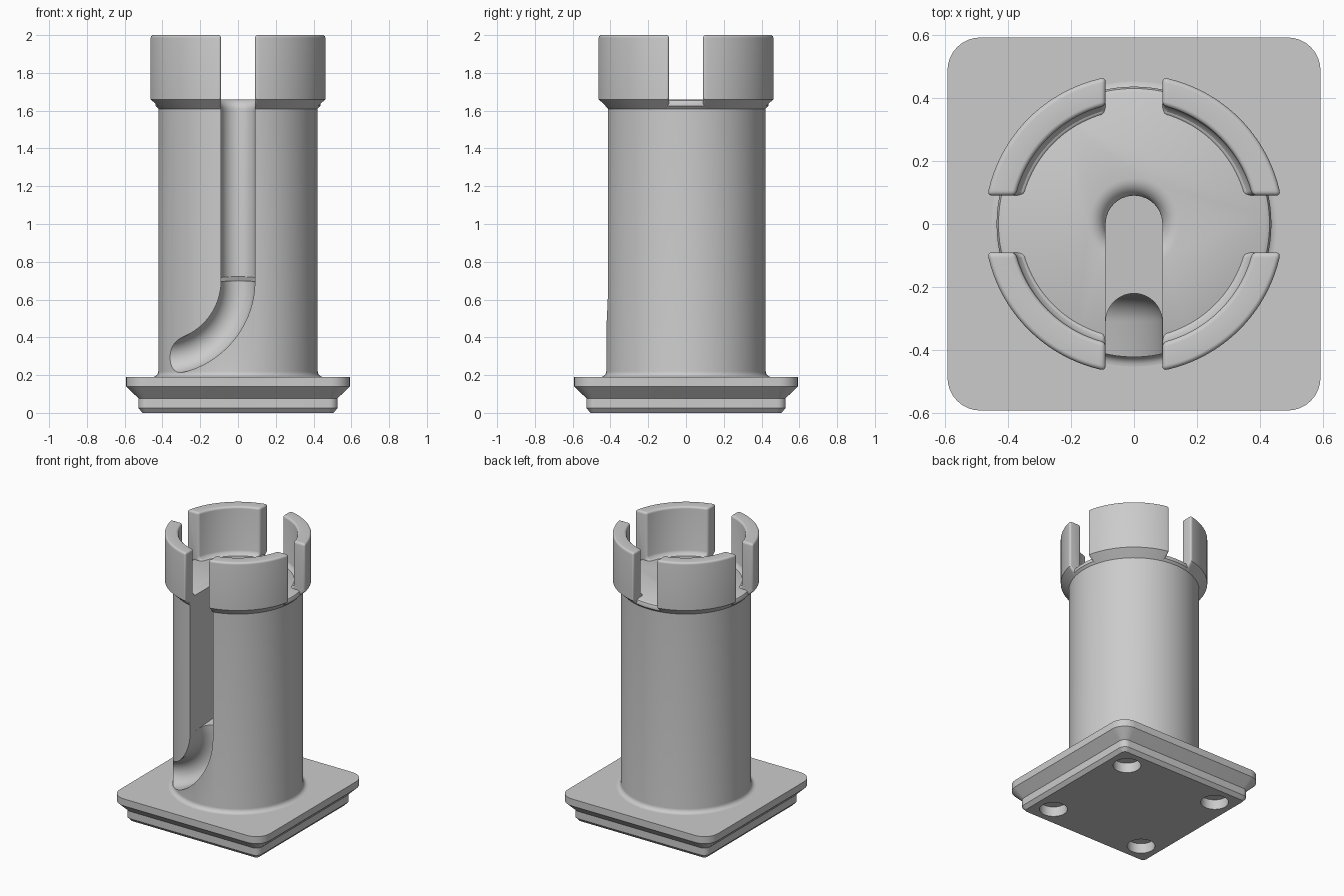
import bpy, bmesh
from math import sin, cos, asin, pi, radians

if "Cube" in bpy.data.objects:
    bpy.data.objects.remove(bpy.data.objects["Cube"], do_unlink=True)

# One grey plastic for everything
grey = bpy.data.materials.new("grey plastic")
grey.use_nodes = True
COLOUR = (0.6, 0.6, 0.6, 1)
grey.diffuse_color = COLOUR
grey.node_tree.nodes["Principled BSDF"].inputs["Base Color"].default_value = COLOUR

SLOT = 0.09    # half width of the slot and of the crown gaps
FLOOR = 1.66   # top of the column


def loft(name, rings):
    """Skin a stack of closed rings and cap both ends."""
    bm = bmesh.new()
    loops = [[bm.verts.new(p) for p in ring] for ring in rings]
    n = len(loops[0])
    for a, b in zip(loops, loops[1:]):
        for i in range(n):
            j = (i + 1) % n
            bm.faces.new((a[i], a[j], b[j], b[i]))
    bm.faces.new(loops[0][::-1])
    bm.faces.new(loops[-1])
    bmesh.ops.recalc_face_normals(bm, faces=bm.faces)
    mesh = bpy.data.meshes.new(name)
    bm.to_mesh(mesh)
    bm.free()
    mesh.materials.append(grey)
    obj = bpy.data.objects.new(name, mesh)
    bpy.context.collection.objects.link(obj)
    return obj


def circle(r, z, x=0, y=0, n=96):
    return [(x + r * cos(2 * pi * i / n), y + r * sin(2 * pi * i / n), z) for i in range(n)]


def rounded_square(half, r, z, steps=8):
    pts = []
    for k in range(4):
        for i in range(steps + 1):
            a = pi / 2 * (k + i / steps)
            sx = 1 if k in (0, 3) else -1
            sy = 1 if k < 2 else -1
            pts.append((sx * (half - r) + r * cos(a), sy * (half - r) + r * sin(a), z))
    return pts


def bake(obj):
    """Apply the modifiers."""
    deps = bpy.context.evaluated_depsgraph_get()
    obj.data = bpy.data.meshes.new_from_object(obj.evaluated_get(deps))
    obj.modifiers.clear()


def carve(obj, cutters):
    for cutter in cutters:
        mod = obj.modifiers.new("cut", 'BOOLEAN')
        mod.operation = 'DIFFERENCE'
        mod.solver = 'EXACT'
        mod.object = cutter
        bake(obj)
        bpy.data.objects.remove(cutter, do_unlink=True)


def smooth(obj, angle=30):
    bpy.ops.object.select_all(action='DESELECT')
    obj.select_set(True)
    bpy.context.view_layer.objects.active = obj
    bpy.ops.object.shade_smooth_by_angle(angle=radians(angle))


# Stepped square foot with four round sockets underneath
foot = loft("foot_plate", [rounded_square(h, r, z) for h, r, z in (
    (0.505, 0.025, 0), (0.527, 0.046, 0.025), (0.527, 0.046, 0.077),
    (0.592, 0.105, 0.14), (0.592, 0.105, 0.19))])
carve(foot, [loft("socket", [circle(0.09, z, x, y, 32) for z in (-0.05, 0.07)])
             for x in (-0.37, 0.37) for y in (-0.37, 0.37)])
smooth(foot)

# Column with a fillet at the foot and a slightly flared rim
profile = [(0.452, 0.17)]
for i in range(7):
    a = pi / 2 * i / 6
    profile.append((0.452 - 0.03 * sin(a), 0.22 - 0.03 * cos(a)))
profile += [(0.422, 1.61), (0.436, 1.625), (0.436, 1.64), (0.43, 1.653), (0.417, FLOOR)]
column = loft("column", [circle(r, z) for r, z in profile])

# Vertical slot, round at the back and open to the front, sloping forward at its floor
outline = [(SLOT * cos(pi * i / 24), SLOT * sin(pi * i / 24)) for i in range(25)]
outline += [(-SLOT, -0.6), (SLOT, -0.6)]
slot = loft("slot", [[(x, y, 0.715 + 0.07 * y) for x, y in outline],
                     [(x, y, 1.8) for x, y in outline]])

# Rounded lead-in around the top of the slot
lead = [circle(0.145, 1.72, n=64)]
for i in range(9):
    a = pi / 2 * i / 8
    lead.append(circle(0.145 - 0.0555 * sin(a), 1.605 + 0.055 * cos(a), n=64))
lead_in = loft("lead_in", lead)

# Round-bottomed groove that bends from the slot out to the right side
BEND, DEPTH, TOP = 0.41, -0.31, 0.7
R = SLOT - 0.0004
section = [(R * cos(pi * i / 24), DEPTH + R * sin(pi * i / 24)) for i in range(25)]
section += [(-R, -0.6), (R, -0.6)]
rings = [[(n, y, TOP + 0.03) for n, y in section]]
for i in range(33):
    a = pi / 2 * i / 32
    rings.append([(-BEND + (BEND + n) * cos(a), y, TOP - (BEND + n) * sin(a))
                  for n, y in section])
rings.append([(-0.7, y, TOP - BEND - n) for n, y in section])
groove = loft("groove", rings)

carve(column, [slot, groove, lead_in])
smooth(column)

# Four crown segments, parted by parallel gaps
OUTER, INNER = 0.474, 0.386
wall = [(0.36, 1.6), (0.42, 1.608), (OUTER, FLOOR), (OUTER, 2), (INNER, 2), (INNER, 1.69)]
wall += [(INNER - 0.03 + 0.03 * cos(a), 1.691 - 0.03 * sin(a)) for a in (pi / 6, pi / 3, pi / 2)]
for k, side in enumerate(("back_left", "back_right", "front_right", "front_left")):
    rings = []
    for i in range(25):
        ring = []
        for r, z in wall:
            start = asin(SLOT / r)
            a = start + (pi / 2 - 2 * start) * i / 24 + k * pi / 2
            ring.append((r * cos(a), r * sin(a), z))
        rings.append(ring)
    crown = loft("crown_" + side, rings)
    bevel = crown.modifiers.new("round", 'BEVEL')
    bevel.width = 0.028
    bevel.segments = 5
    bevel.limit_method = 'ANGLE'
    bevel.angle_limit = radians(60)
    bake(crown)
    smooth(crown)
